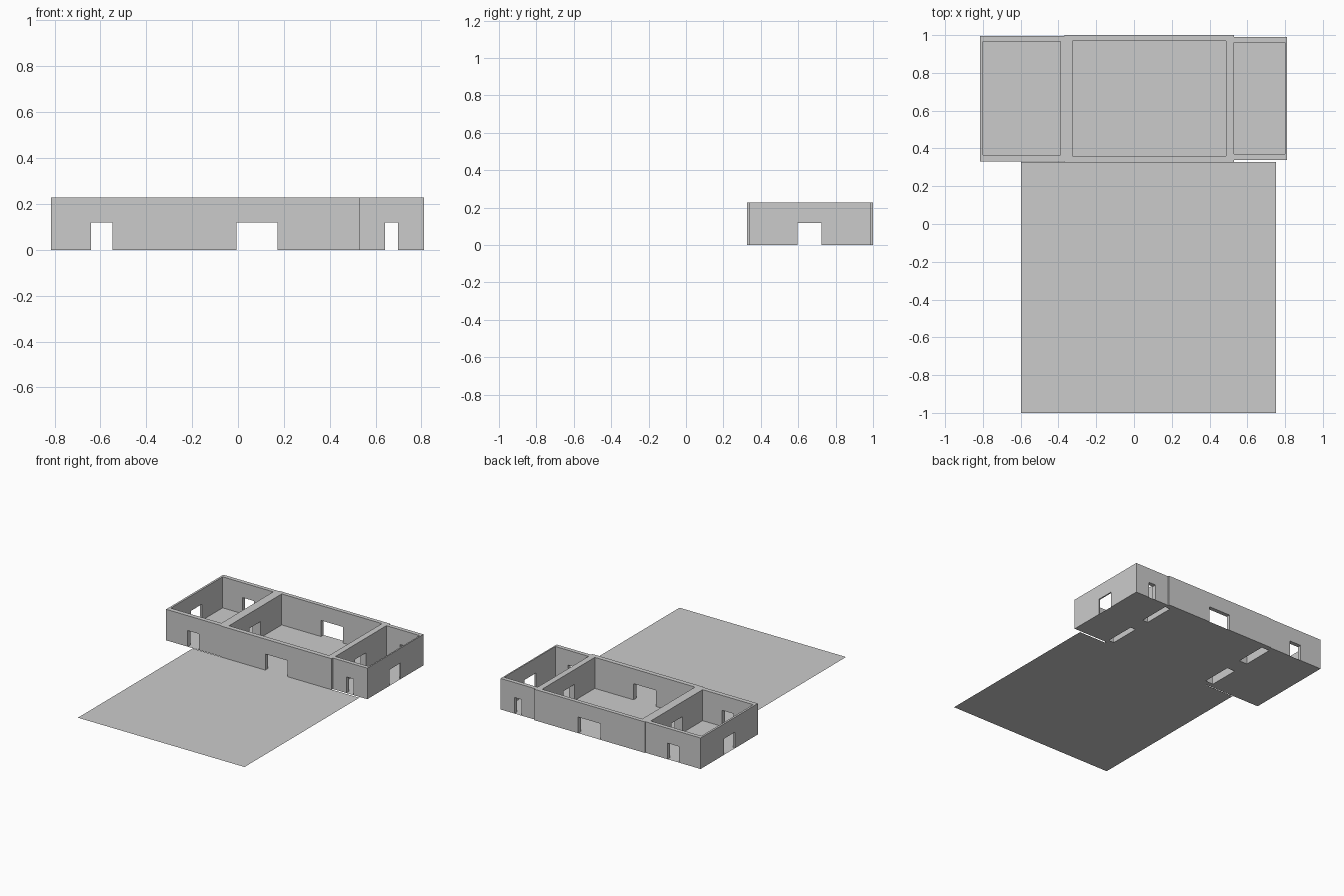
import bpy, bmesh

if "Cube" in bpy.data.objects:
    bpy.data.objects.remove(bpy.data.objects["Cube"])

H, DOOR_H = 0.227, 0.118
DOOR_Y = (0.596, 0.725)


def rect(x0, x1, y0, y1):
    return [(x0, y0), (x1, y0), (x1, y1), (x0, y1)]


def plate(name, loops, height=0, z=0):
    """Flat region with holes (first loop outside), optionally extruded up."""
    bm = bmesh.new()
    edges = []
    for loop in loops:
        vs = [bm.verts.new((x, y, z)) for x, y in loop]
        edges += [bm.edges.new((vs[i - 1], vs[i])) for i in range(len(vs))]
    bmesh.ops.triangle_fill(bm, use_beauty=True, edges=edges, normal=(0, 0, 1))
    if height:
        ext = bmesh.ops.extrude_face_region(bm, geom=bm.faces[:])
        top = [g for g in ext["geom"] if isinstance(g, bmesh.types.BMVert)]
        bmesh.ops.translate(bm, verts=top, vec=(0, 0, height))
        bmesh.ops.recalc_face_normals(bm, faces=bm.faces[:])
    mesh = bpy.data.meshes.new(name)
    bm.to_mesh(mesh)
    bm.free()
    ob = bpy.data.objects.new(name, mesh)
    bpy.context.collection.objects.link(ob)
    return ob


# Building footprint: the middle hall projects slightly past the side rooms
outline = [(-0.815, 0.332), (-0.367, 0.332), (-0.367, 0.326), (0.53, 0.326),
           (0.53, 0.34), (0.81, 0.34), (0.81, 0.99), (0.53, 0.99),
           (0.53, 1.0), (-0.367, 1.0), (-0.367, 0.995), (-0.815, 0.995)]
rooms = [rect(-0.80, -0.39, 0.365, 0.965),
         rect(-0.325, 0.487, 0.36, 0.97),
         rect(0.53, 0.80, 0.37, 0.96)]

# Walls with aligned doorways cut through them
walls = plate("walls", [outline] + rooms, H)
doors = [rect(-1, 1, *DOOR_Y)]
doors += [rect(a, b, 0.2, 1.2) for a, b in
          ((-0.64, -0.547), (-0.007, 0.173), (0.64, 0.697))]
cutters = []
for d in doors:
    c = plate("door_cutter", [d], DOOR_H + 0.1, -0.1)
    c.hide_render = True
    mod = walls.modifiers.new("doorway", "BOOLEAN")
    mod.operation, mod.solver, mod.object = "DIFFERENCE", "EXACT", c
    cutters.append(c)
deps = bpy.context.evaluated_depsgraph_get()
cut = bpy.data.meshes.new_from_object(walls.evaluated_get(deps))
walls.modifiers.clear()
walls.data = cut
for c in cutters:
    bpy.data.objects.remove(c)

# The walls are hollow underneath: remove their bottom faces
bm = bmesh.new()
bm.from_mesh(cut)
under = [f for f in bm.faces if all(abs(v.co.z) < 1e-4 for v in f.verts)]
bmesh.ops.delete(bm, geom=under, context="FACES")
bm.to_mesh(cut)
bm.free()

# Floor sheet, open below the partition walls but not in their doorways
slots = [rect(x0, x1, y0, y1)
         for x0, x1 in ((-0.39, -0.325), (0.487, 0.53))
         for y0, y1 in ((0.37, DOOR_Y[0]), (DOOR_Y[1], 0.96))]
plate("floor", [outline] + slots)

# Large forecourt sheet in front
plate("forecourt", [rect(-0.597, 0.753, -1.0, 0.328)])
